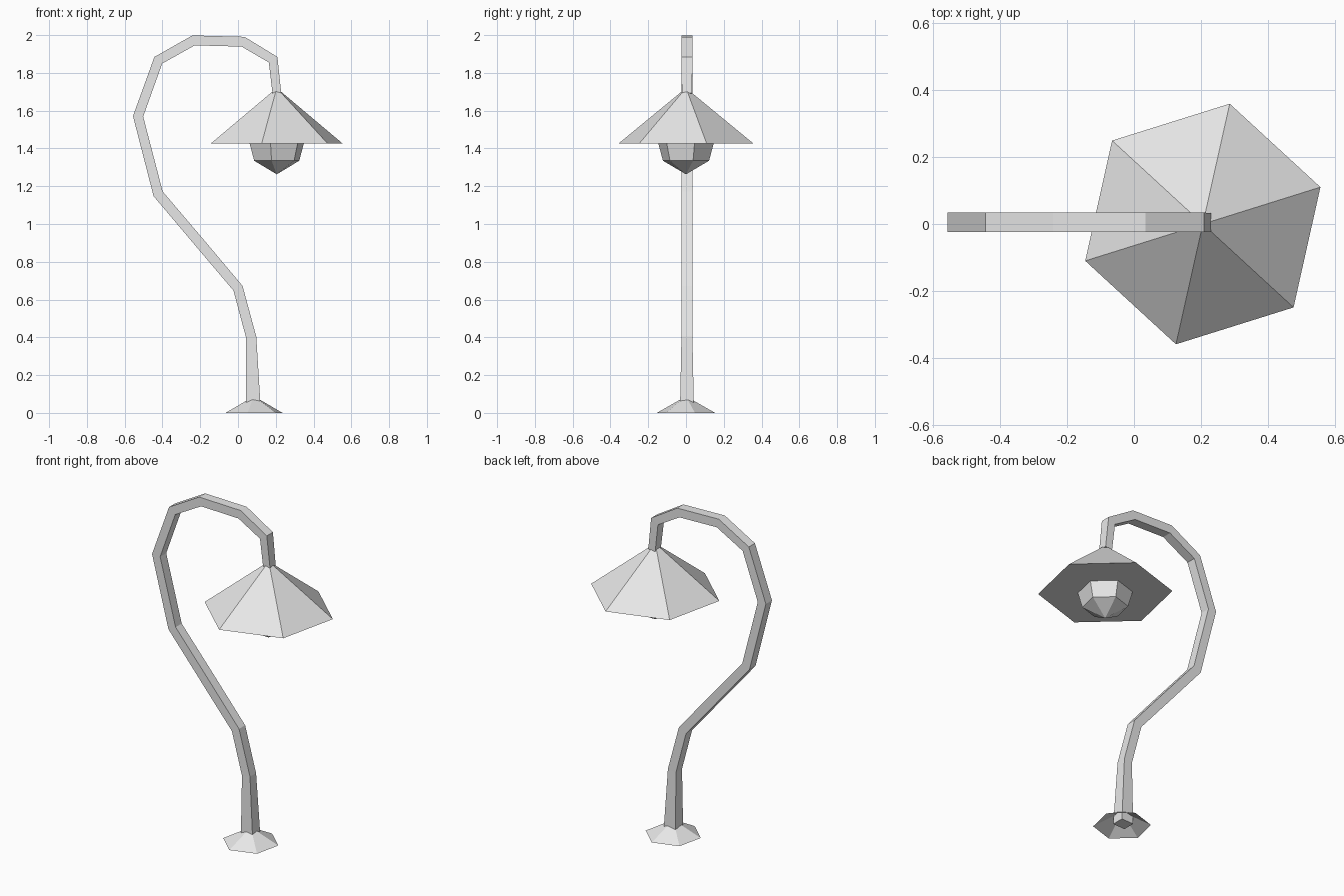
import bpy
import bmesh
from math import cos, sin, tau, radians
from mathutils import Vector

cube = bpy.data.objects.get("Cube")
if cube:
    bpy.data.objects.remove(cube, do_unlink=True)

SIDES = 6
TWIST = radians(17.4)

# One plain grey for the whole lamp
grey = bpy.data.materials.new("light grey")
grey.use_nodes = True
grey.diffuse_color = (0.8, 0.8, 0.8, 1)
grey.node_tree.nodes["Principled BSDF"].inputs["Base Color"].default_value = grey.diffuse_color


def finish(name, bm, closed=True):
    if closed:
        bmesh.ops.recalc_face_normals(bm, faces=bm.faces)
    mesh = bpy.data.meshes.new(name)
    bm.to_mesh(mesh)
    bm.free()
    mesh.materials.append(grey)
    obj = bpy.data.objects.new(name, mesh)
    bpy.context.collection.objects.link(obj)
    return obj


def bridge(bm, lower, upper):
    """Join two rings of vertices with quads."""
    count = len(lower)
    for i in range(count):
        j = (i + 1) % count
        bm.faces.new((lower[i], lower[j], upper[j], upper[i]))


def hex_form(name, x, rings, tip, cap=True):
    """Stack of six-sided rings (radius, height) ending in a point."""
    bm = bmesh.new()
    loops = []
    for radius, z in rings:
        angles = [TWIST + tau * i / SIDES for i in range(SIDES)]
        loops.append([bm.verts.new((x + radius * cos(a), radius * sin(a), z)) for a in angles])
    for lower, upper in zip(loops, loops[1:]):
        bridge(bm, lower, upper)
    point = bm.verts.new((x, 0, tip))
    last = loops[-1]
    for i in range(SIDES):
        bm.faces.new((last[i], last[(i + 1) % SIDES], point))
    if cap:
        bm.faces.new(loops[0][::-1])
    return finish(name, bm, closed=cap)


def square_stem(name, path, y_centre):
    """Sweep a rectangular section along a bent path in the xz plane."""
    bm = bmesh.new()
    points = [Vector((x, 0, z)) for x, z, _, _ in path]
    loops = []
    for i, (_, _, half, half_y) in enumerate(path):
        before = (points[i] - points[max(i - 1, 0)]).normalized()
        after = (points[min(i + 1, len(points) - 1)] - points[i]).normalized()
        along = (before + after).normalized()
        side = Vector((along.z, 0, -along.x)) * half
        depth = Vector((0, half_y, 0))
        centre = points[i] + Vector((0, y_centre, 0))
        corners = (side + depth, depth - side, -side - depth, side - depth)
        loops.append([bm.verts.new(centre + c) for c in corners])
    for lower, upper in zip(loops, loops[1:]):
        bridge(bm, lower, upper)
    bm.faces.new(loops[0][::-1])
    bm.faces.new(loops[-1])
    return finish(name, bm)


# Hollow foot
hex_form("base", 0.085, [(0.158, 0)], 0.088, cap=False)

# Swan-neck stem, thicker at the foot and slimmer at the shade
bends = [(0.07, 0.40), (0.0, 0.66), (-0.19, 0.885), (-0.423, 1.16), (-0.529, 1.57),
         (-0.422, 1.867), (-0.235, 1.972), (0.027, 1.965), (0.186, 1.87)]
stem = [(0.081, 0.01, 0.04, 0.037)]
stem += [(x, z, 0.027, 0.029) for x, z in bends]
stem += [(0.206, 1.69, 0.023, 0.027)]
square_stem("stem", stem, 0.005)

# Shade with a flat underside, and the bulb hanging below it
hex_form("shade", 0.205, [(0.367, 1.425)], 1.72)
hex_form("bulb", 0.205, [(0.153, 1.44), (0.15, 1.425), (0.125, 1.335)], 1.263)
